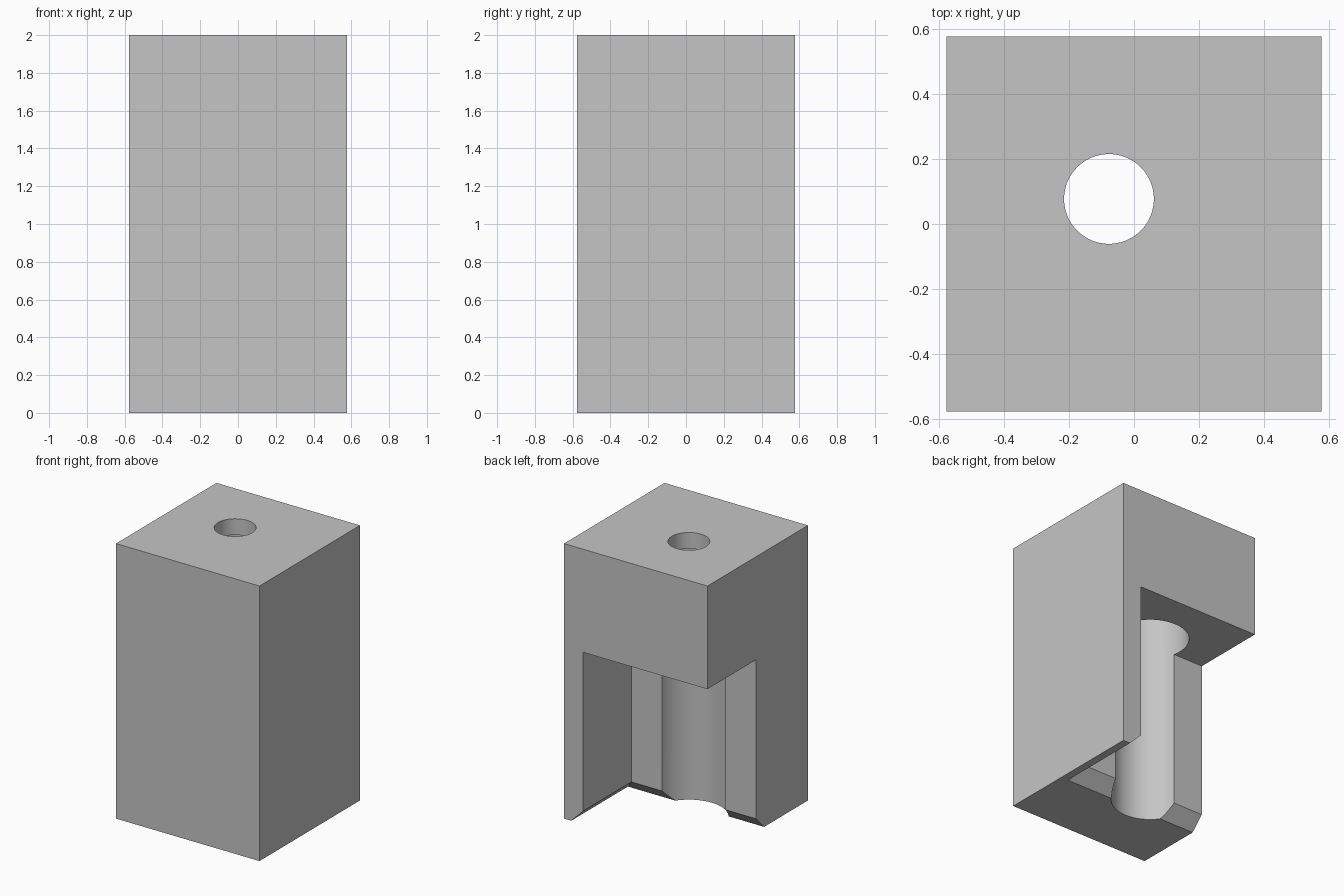
import bpy
import bmesh
from math import cos, sin, tau

HALF = 0.577           # half width of the block
HEIGHT = 2.0
HOLE = (-0.077, 0.077)  # axis of the bore

old = bpy.data.objects.get("Cube")
if old:
    bpy.data.objects.remove(old, do_unlink=True)

grey = bpy.data.materials.new("plain_grey")
grey.use_nodes = True
grey.diffuse_color = (0.56, 0.56, 0.56, 1)
grey.node_tree.nodes["Principled BSDF"].inputs["Base Color"].default_value = grey.diffuse_color


def loft(name, rings):
    """Closed solid through a stack of counter-clockwise rings, bottom to top."""
    bm = bmesh.new()
    loops = [[bm.verts.new(p) for p in ring] for ring in rings]
    n = len(loops[0])
    for low, high in zip(loops, loops[1:]):
        for i in range(n):
            j = (i + 1) % n
            bm.faces.new((low[i], low[j], high[j], high[i]))
    bm.faces.new(loops[0][::-1])
    bm.faces.new(loops[-1])
    bmesh.ops.recalc_face_normals(bm, faces=bm.faces)
    mesh = bpy.data.meshes.new(name)
    bm.to_mesh(mesh)
    bm.free()
    mesh.materials.append(grey)
    obj = bpy.data.objects.new(name, mesh)
    bpy.context.collection.objects.link(obj)
    return obj


def rect(x0, x1, y0, y1, z):
    return [(x0, y0, z), (x1, y0, z), (x1, y1, z), (x0, y1, z)]


def circle(radius, z, n=96):
    return [(HOLE[0] + radius * cos(tau * i / n),
             HOLE[1] + radius * sin(tau * i / n), z) for i in range(n)]


# Main block
block = loft("block", [rect(-HALF, HALF, -HALF, HALF, z) for z in (0, HEIGHT)])

# Corner pocket, flared at 45 degrees along its bottom edges
pocket = loft("pocket_cutter", [
    rect(-0.9, 0.423 + flare, 0.022 - flare, 0.9, z)
    for flare, z in ((0.196, -0.1), (0, 0.096), (0, 1.25))])

# Stepped bore: wide below, narrow through the top
bore = loft("bore_cutter", [circle(r, z) for r, z in
                            ((0.262, -0.1), (0.262, 1.882), (0.138, 1.882), (0.138, 2.1))])

bpy.ops.object.select_all(action='DESELECT')
block.select_set(True)
bpy.context.view_layer.objects.active = block
for cutter in (pocket, bore):
    cutter.hide_render = True
    mod = block.modifiers.new(cutter.name, 'BOOLEAN')
    mod.operation = 'DIFFERENCE'
    mod.solver = 'EXACT'
    mod.object = cutter
    bpy.ops.object.modifier_apply(modifier=mod.name)
    bpy.data.objects.remove(cutter, do_unlink=True)

bpy.ops.object.shade_smooth_by_angle(angle=0.5)
